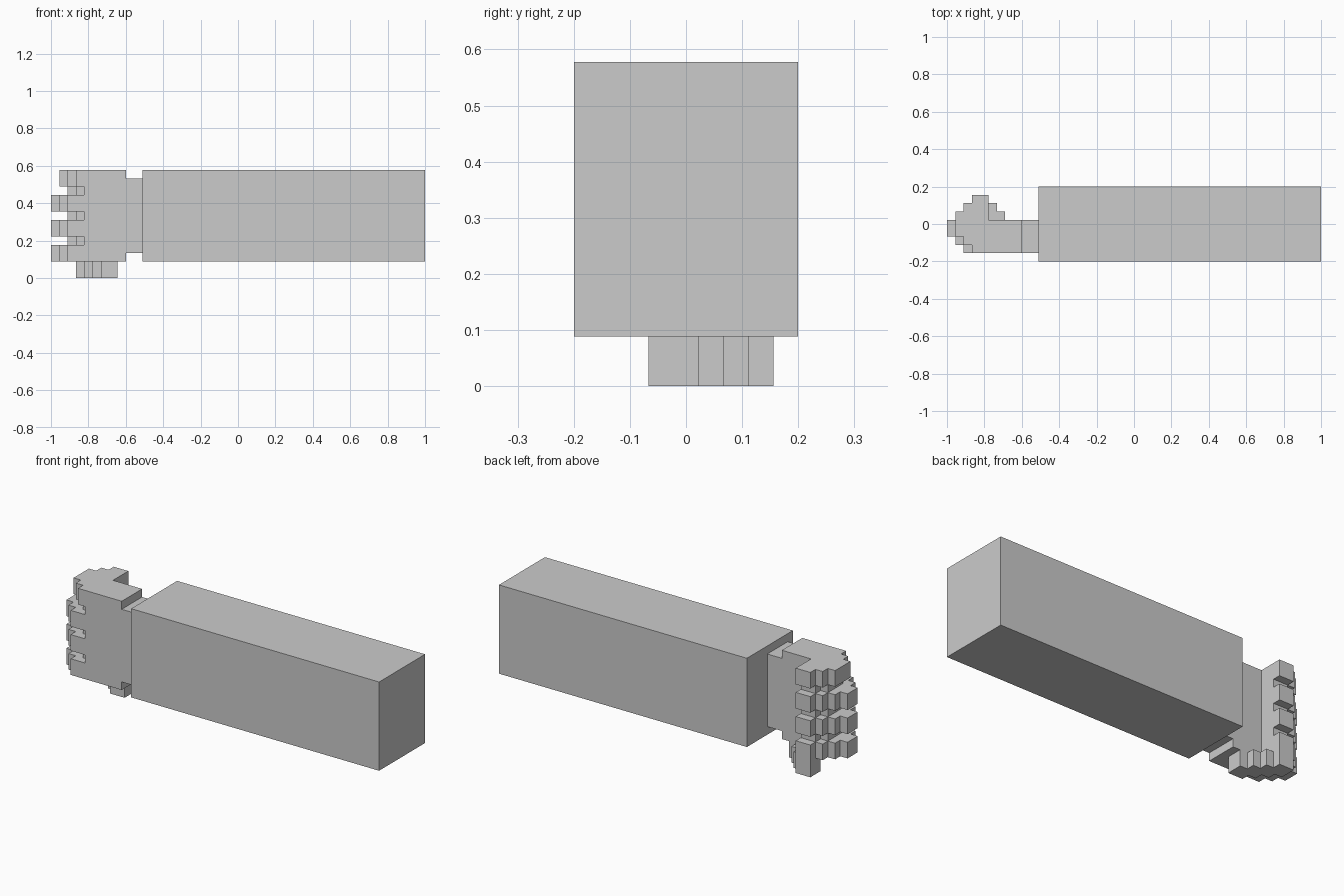
import bpy, bmesh

if "Cube" in bpy.data.objects:
    bpy.data.objects.remove(bpy.data.objects["Cube"])

U = 2 / 45          # one voxel
ORIGIN = (-1.0, -0.2, 0.0)
SIDES = {           # outward direction -> corners of that cell side
    (1, 0, 0): [(1, 0, 0), (1, 1, 0), (1, 1, 1), (1, 0, 1)],
    (-1, 0, 0): [(0, 0, 0), (0, 0, 1), (0, 1, 1), (0, 1, 0)],
    (0, 1, 0): [(0, 1, 0), (0, 1, 1), (1, 1, 1), (1, 1, 0)],
    (0, -1, 0): [(0, 0, 0), (1, 0, 0), (1, 0, 1), (0, 0, 1)],
    (0, 0, 1): [(0, 0, 1), (1, 0, 1), (1, 1, 1), (0, 1, 1)],
    (0, 0, -1): [(0, 0, 0), (0, 1, 0), (1, 1, 0), (1, 0, 0)],
}


def layer(start, spans, z0, z1):
    """Cells of a slab: one (y0, y1) span per x column, from z0 to z1."""
    return {(start + n, y, z) for n, (y0, y1) in enumerate(spans)
            for y in range(y0, y1) for z in range(z0, z1)}


def voxel_object(name, cells, filled):
    """Skin the cells, leaving out sides hidden by neighbours."""
    bm = bmesh.new()
    verts = {}

    def vert(p):
        if p not in verts:
            verts[p] = bm.verts.new([o + U * c for o, c in zip(ORIGIN, p)])
        return verts[p]

    for c in sorted(cells):
        for d, corners in SIDES.items():
            if tuple(a + b for a, b in zip(c, d)) not in filled:
                bm.faces.new([vert(tuple(a + b for a, b in zip(c, k))) for k in corners])
    bmesh.ops.dissolve_limit(bm, angle_limit=0.01, verts=bm.verts[:], edges=bm.edges[:])
    mesh = bpy.data.meshes.new(name)
    bm.to_mesh(mesh)
    bm.free()
    obj = bpy.data.objects.new(name, mesh)
    bpy.context.collection.objects.link(obj)


palm = [(1, 5)] * 4
knuckle = [(1, 8)] * 2

# Fist: three long fingers, a shorter top one, and recessed grooves between
hand = set()
for z in (2, 5, 8):
    hand |= layer(0, [(3, 5), (2, 6), (1, 7)] + knuckle + palm, z, z + 2)
    hand |= layer(2, [(3, 6), (2, 7), (1, 7)] + palm, z + 2, z + 3)
hand |= layer(1, [(3, 6), (2, 7)] + knuckle + palm, 11, 13)

# Wrist
wrist = layer(9, [(1, 5)] * 2, 3, 12)

# Thumb folded diagonally under the fist
thumb = layer(3, [(6, 8), (5, 8), (4, 7), (3, 6), (3, 5)], 0, 2)

filled = hand | wrist | thumb
for name, cells in (("fist", hand), ("wrist", wrist), ("thumb", thumb)):
    voxel_object(name, cells, filled)

# Sleeve
sleeve = layer(11, [(0, 9)] * 34, 2, 13)
voxel_object("sleeve", sleeve, sleeve)
